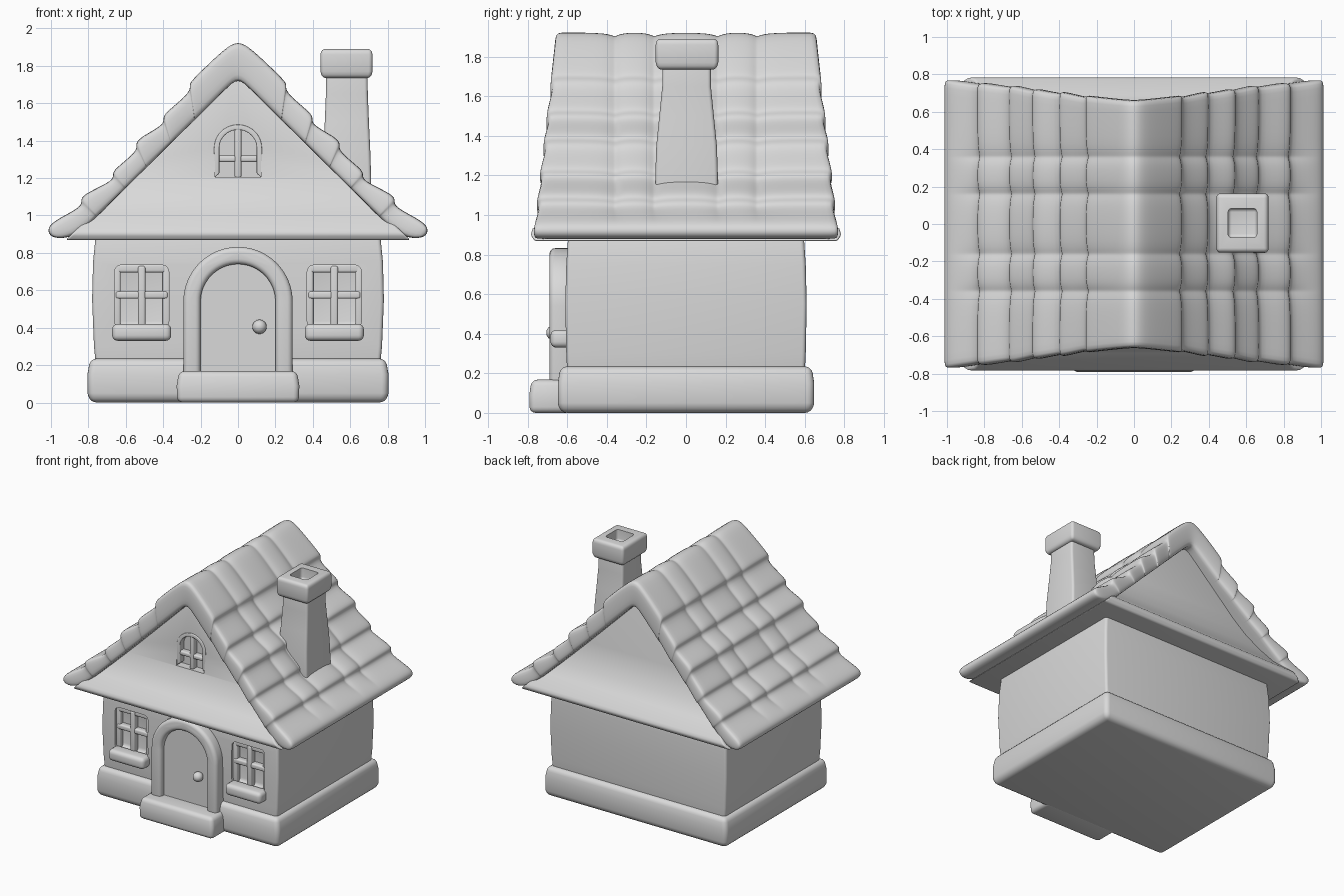
import bpy, bmesh, math

cube = bpy.data.objects.get("Cube")
if cube:
    bpy.data.objects.remove(cube, do_unlink=True)

clay = bpy.data.materials.new("light_grey_clay")
clay.use_nodes = True
GREY = (0.7, 0.7, 0.7, 1)
clay.diffuse_color = GREY
clay.node_tree.nodes["Principled BSDF"].inputs["Base Color"].default_value = GREY


def new_object(name, bm):
    bmesh.ops.recalc_face_normals(bm, faces=bm.faces)
    mesh = bpy.data.meshes.new(name)
    bm.to_mesh(mesh)
    bm.free()
    mesh.materials.append(clay)
    obj = bpy.data.objects.new(name, mesh)
    bpy.context.collection.objects.link(obj)
    return obj


def finish(obj, bevel=0.0, cutters=(), subsurf=0, angle=42):
    """Add soft edges and cuts, bake them, then smooth the shading."""
    if bevel:
        mod = obj.modifiers.new("soft_edges", 'BEVEL')
        mod.width, mod.segments = bevel, 4
        mod.limit_method, mod.angle_limit = 'ANGLE', math.radians(35)
    if subsurf:
        obj.modifiers.new("smooth", 'SUBSURF').levels = subsurf
    for cutter in cutters:
        mod = obj.modifiers.new("cut", 'BOOLEAN')
        mod.object, mod.operation, mod.solver = cutter, 'DIFFERENCE', 'EXACT'
    bpy.ops.object.select_all(action='DESELECT')
    obj.select_set(True)
    bpy.context.view_layer.objects.active = obj
    bpy.ops.object.convert(target='MESH')
    bpy.ops.object.shade_smooth_by_angle(angle=math.radians(angle))
    for cutter in cutters:
        bpy.data.objects.remove(cutter, do_unlink=True)
    return obj


def loft(name, levels, cx=0.0, cy=0.0):
    """Stack of rectangles given as (z, half width, half depth)."""
    bm = bmesh.new()
    rings = [[bm.verts.new((cx + sx * w, cy + sy * d, z))
              for sx, sy in ((-1, -1), (1, -1), (1, 1), (-1, 1))] for z, w, d in levels]
    for a, b in zip(rings, rings[1:]):
        for i in range(4):
            j = (i + 1) % 4
            bm.faces.new((a[i], a[j], b[j], b[i]))
    bm.faces.new(rings[0])
    bm.faces.new(rings[-1])
    return new_object(name, bm)


def box(name, x0, x1, y0, y1, z0, z1):
    w, d = (x1 - x0) / 2, (y1 - y0) / 2
    return loft(name, [(z0, w, d), (z1, w, d)], (x0 + x1) / 2, (y0 + y1) / 2)


def prism(name, outline, y0, y1):
    """Extrude an (x, z) outline along y."""
    bm = bmesh.new()
    face = bm.faces.new([bm.verts.new((x, y0, z)) for x, z in outline])
    moved = bmesh.ops.extrude_face_region(bm, geom=[face])["geom"]
    verts = [v for v in moved if isinstance(v, bmesh.types.BMVert)]
    bmesh.ops.translate(bm, verts=verts, vec=(0, y1 - y0, 0))
    return new_object(name, bm)


def arch(half, bottom, spring, rise, steps=20):
    """Outline of a round-topped opening, from bottom right to bottom left."""
    top = [(half * math.cos(math.pi * i / steps), spring + rise * math.sin(math.pi * i / steps))
           for i in range(steps + 1)]
    return [(half, bottom)] + top + [(-half, bottom)]


# Walls with window openings, and the plinth
cutters = []
for side in (-1, 1):
    cutter = box("window_cutter", side * 0.515 - 0.145, side * 0.515 + 0.145, -0.7, -0.55, 0.40, 0.735)
    cutter.hide_render = True
    cutters.append(finish(cutter, 0.035))
walls = loft("walls", [(0.1, 0.75, 0.595), (0.3, 0.77, 0.605), (0.55, 0.78, 0.61),
                       (0.75, 0.775, 0.605), (0.9, 0.76, 0.595)])
finish(walls, 0.02, cutters)
finish(loft("plinth", [(0, 0.79, 0.635), (0.05, 0.805, 0.648), (0.15, 0.805, 0.648),
                       (0.235, 0.79, 0.635)]), 0.035)

# Window frames, glazing bars and sills
for side, label in ((-1, "right"), (1, "left")):
    c = side * 0.515
    finish(box(label + "_window_post", c - 0.02, c + 0.02, -0.6, -0.54, 0.4, 0.73), 0.012)
    finish(box(label + "_window_crossbar", c - 0.14, c + 0.14, -0.595, -0.54, 0.555, 0.595), 0.012)
    for end in (-1, 1):
        e = c + end * 0.132
        finish(box(label + "_window_jamb", e - 0.02, e + 0.02, -0.59, -0.54, 0.4, 0.73), 0.012)
    finish(box(label + "_window_head", c - 0.14, c + 0.14, -0.59, -0.54, 0.695, 0.74), 0.012)
    finish(box(label + "_window_sill", c - 0.158, c + 0.158, -0.685, -0.57, 0.33, 0.42), 0.03)

# Door, arched surround, knob and step
outer = arch(0.292, 0.1, 0.54, 0.292, 32)
inner = arch(0.2, 0.1, 0.54, 0.2, 32)
finish(prism("door_surround", outer + inner[::-1], -0.69, -0.57), 0.028)
finish(prism("door", arch(0.205, 0.1, 0.54, 0.205, 32), -0.645, -0.57))
bm = bmesh.new()
bmesh.ops.create_uvsphere(bm, u_segments=24, v_segments=16, radius=0.038)
bmesh.ops.translate(bm, verts=bm.verts, vec=(0.115, -0.668, 0.405))
finish(new_object("door_knob", bm))
finish(loft("door_step", [(0, 0.325, 0.105), (0.09, 0.328, 0.107), (0.168, 0.315, 0.095)], 0, -0.685), 0.03)

# Gable block with flared skirts at front and back
gable_depth = ((0.868, 0.765), (0.9, 0.785), (0.93, 0.775), (1.01, 0.69), (1.1, 0.64),
               (1.2, 0.605), (1.3, 0.59), (1.76, 0.575))
gable = loft("gables", [(z, (1.78 - z) / 0.99, d) for z, d in gable_depth])
cutter = prism("attic_cutter", arch(0.122, 1.205, 1.36, 0.12), -0.7, -0.54)
cutter.hide_render = True
finish(gable, 0.012, [cutter])
finish(box("attic_window_post", -0.018, 0.018, -0.59, -0.52, 1.2, 1.48), 0.012)
finish(box("attic_window_crossbar", -0.125, 0.125, -0.585, -0.52, 1.285, 1.32), 0.012)
rim = arch(0.128, 1.2, 1.36, 0.126) + arch(0.1, 1.225, 1.36, 0.098)[::-1]
finish(prism("attic_window_frame", rim, -0.592, -0.52), 0.006)

# Tiled roof: each row ends in a lip, then tucks under
rows = ((0.265, 1.70), (0.405, 1.525), (0.55, 1.385), (0.675, 1.225), (0.845, 1.085))
half = [(0.0, 1.935, 0), (0.07, 1.895, 0)]
for x, z in rows:
    half += [(x - 0.03, z + 0.035, 0), (x, z, 0), (x - 0.018, z - 0.035, 0.018)]
half += [(0.97, 0.98, 0), (1.022, 0.935, 0)]
outer = [(-x, z, t) for x, z, t in half[:0:-1]] + half


def under(x, z):
    if abs(x) > 1:
        return 0.985 * x, 0.875
    return 0.9 * x, 1.74 - 0.89 * abs(x)


stations = [(-1, 0, True), (-0.96, 0, True)]
for y in (-0.36, -0.16, 0.16, 0.36):
    stations += [(y - 0.03, 0, False), (y, 0.026, False), (y + 0.03, 0, False)]
stations += [(0.96, 0, True), (1, 0, True)]

bm = bmesh.new()
rings = []
for s, groove, is_end in stations:
    top, low = [], []
    for x, z, tuck in outer:
        depth = 0.665 + (1.92 - z) * 0.11 - tuck
        y = s * depth if is_end else s
        g = groove if abs(x) < 0.85 else 0
        gx = math.copysign(g * 0.7, x) if abs(x) > 0.1 else 0
        top.append(bm.verts.new((x - gx, y, z - g * (0.7 if gx else 1))))
        ux, uz = under(x, z)
        low.append(bm.verts.new((ux, y, uz)))
    rings.append(top + low[::-1])
count = len(rings[0])
for a, b in zip(rings, rings[1:]):
    for i in range(count):
        j = (i + 1) % count
        bm.faces.new((a[i], a[j], b[j], b[i]))
for ring in (rings[0], rings[-1]):
    for i in range(count // 2 - 1):
        bm.faces.new((ring[i], ring[i + 1], ring[count - 2 - i], ring[count - 1 - i]))
finish(new_object("tiled_roof", bm), subsurf=2, angle=60)

# Chimney shaft and hollow cap
finish(loft("chimney_shaft", [(1.05, 0.13, 0.158), (1.2, 0.13, 0.158), (1.35, 0.125, 0.153),
                              (1.5, 0.118, 0.138), (1.65, 0.112, 0.123), (1.78, 0.11, 0.122)],
            0.582, 0.003), 0.018)
flue = box("flue_cutter", 0.503, 0.657, -0.073, 0.083, 1.80, 2.0)
flue.hide_render = True
cap = loft("chimney_cap", [(1.735, 0.13, 0.148), (1.77, 0.139, 0.158), (1.86, 0.139, 0.158),
                           (1.89, 0.134, 0.153)], 0.58, 0.005)
finish(cap, 0.02, [finish(flue, 0.02)])
